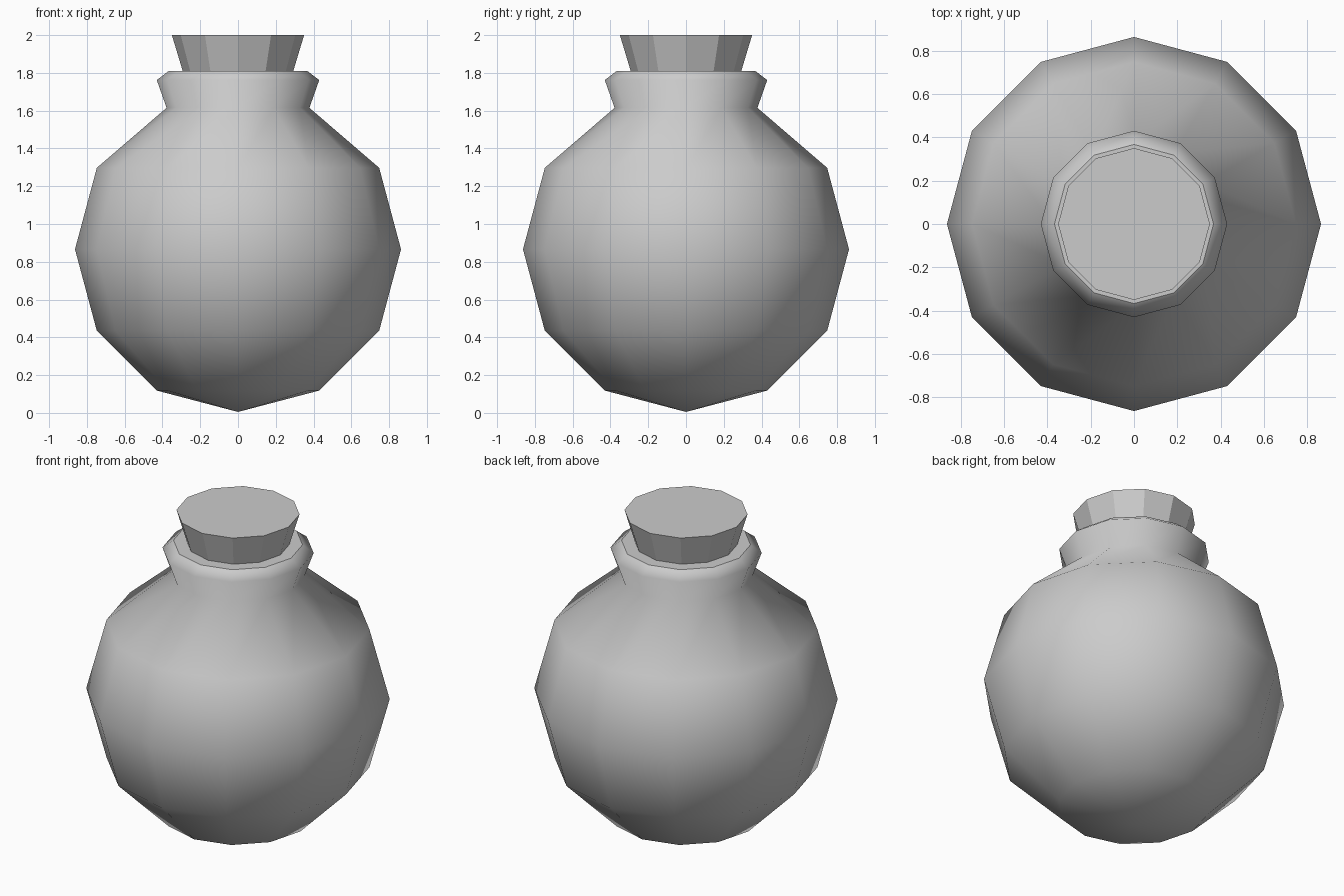
import bpy, bmesh
from math import sin, cos, pi

if "Cube" in bpy.data.objects:
    bpy.data.objects.remove(bpy.data.objects["Cube"])

SIDES = 12


def lathe(name, profile, smooth):
    """Revolve (radius, z) points; zero radius makes a pole, open ends are capped."""
    bm = bmesh.new()
    rings = []
    for r, z in profile:
        n = SIDES if r > 0 else 1
        rings.append([bm.verts.new((r * cos(2 * pi * i / SIDES), r * sin(2 * pi * i / SIDES), z))
                      for i in range(n)])
    for a, b in zip(rings, rings[1:]):
        for i in range(SIDES):
            j = (i + 1) % SIDES
            if len(a) == 1:
                f = bm.faces.new((a[0], b[j], b[i]))
            else:
                f = bm.faces.new((a[i], a[j], b[j], b[i]))
            f.smooth = smooth
    # flat caps
    if len(rings[0]) > 1:
        bm.faces.new(rings[0][::-1])
    bm.faces.new(rings[-1])
    bmesh.ops.recalc_face_normals(bm, faces=bm.faces)
    mesh = bpy.data.meshes.new(name)
    bm.to_mesh(mesh)
    bm.free()
    obj = bpy.data.objects.new(name, mesh)
    bpy.context.collection.objects.link(obj)
    return obj


# round flask: spherical belly up to the shoulder, then the flared neck lip
R = 0.863
belly = [(0, 0.005)] + [(R * sin(k * pi / 6), R * (1 - cos(k * pi / 6)) + 0.003) for k in range(1, 5)]
lip = [(0.378, 1.615), (0.43, 1.762), (0.367, 1.81)]
lathe("flask", belly + lip, True)

# tapered stopper
lathe("stopper", [(0.292, 1.808), (0.35, 2.0)], False)
